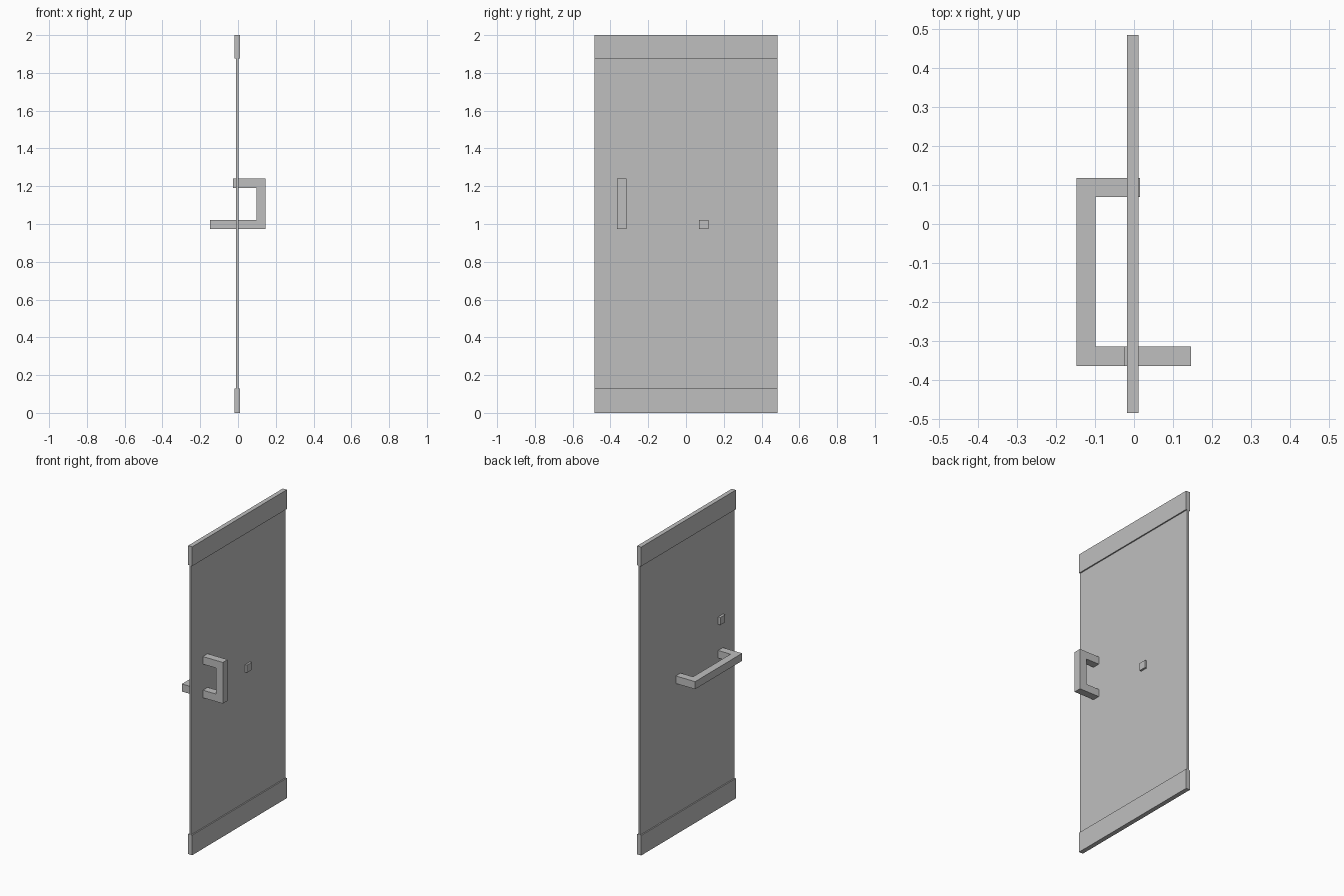
import bpy
import bmesh
from mathutils import Vector

cube = bpy.data.objects.get("Cube")
if cube:
    bpy.data.objects.remove(cube, do_unlink=True)

grey = bpy.data.materials.new("door_grey")
grey.use_nodes = True
colour = (0.52, 0.52, 0.52, 1)
grey.diffuse_color = colour
grey.node_tree.nodes["Principled BSDF"].inputs["Base Color"].default_value = colour


def finish(name, bm):
    bmesh.ops.recalc_face_normals(bm, faces=bm.faces)
    mesh = bpy.data.meshes.new(name)
    bm.to_mesh(mesh)
    bm.free()
    mesh.materials.append(grey)
    obj = bpy.data.objects.new(name, mesh)
    bpy.context.collection.objects.link(obj)


def box(name, low, high):
    low, high = Vector(low), Vector(high)
    bm = bmesh.new()
    bmesh.ops.create_cube(bm, size=1)
    bmesh.ops.scale(bm, vec=high - low, verts=bm.verts)
    bmesh.ops.translate(bm, vec=(low + high) / 2, verts=bm.verts)
    finish(name, bm)


def handle(name, tip, grip, start, end, bar, place, depth):
    """C-shaped profile: two posts through the door joined by a grip, extruded."""
    inner = grip - bar if grip > 0 else grip + bar
    profile = [(tip, start), (grip, start), (grip, end), (tip, end),
               (tip, end - bar), (inner, end - bar),
               (inner, start + bar), (tip, start + bar)]
    bm = bmesh.new()
    face = bm.faces.new([bm.verts.new(place(x, a)) for x, a in profile])
    grown = bmesh.ops.extrude_face_region(bm, geom=[face])
    moved = [v for v in grown["geom"] if isinstance(v, bmesh.types.BMVert)]
    bmesh.ops.translate(bm, vec=depth, verts=moved)
    finish(name, bm)


# Door leaf with thicker rails at the bottom and top
HALF = 0.485
box("door_panel", (-0.01, -HALF, 0.13), (0.003, HALF, 1.875))
box("bottom_rail", (-0.018, -HALF, 0), (0.011, HALF, 0.13))
box("top_rail", (-0.018, -HALF, 1.875), (0.011, HALF, 2))

# Upright pull handle on one side, horizontal bar on the other
BAR = 0.049
EDGE = -0.364
LOW = 0.973
handle("pull_handle", -0.026, 0.146, LOW, 1.24, BAR,
       lambda x, z: (x, EDGE, z), (0, BAR, 0))
handle("push_bar", 0.016, -0.148, EDGE, 0.118, BAR,
       lambda x, y: (x, y, LOW), (0, 0, BAR))
